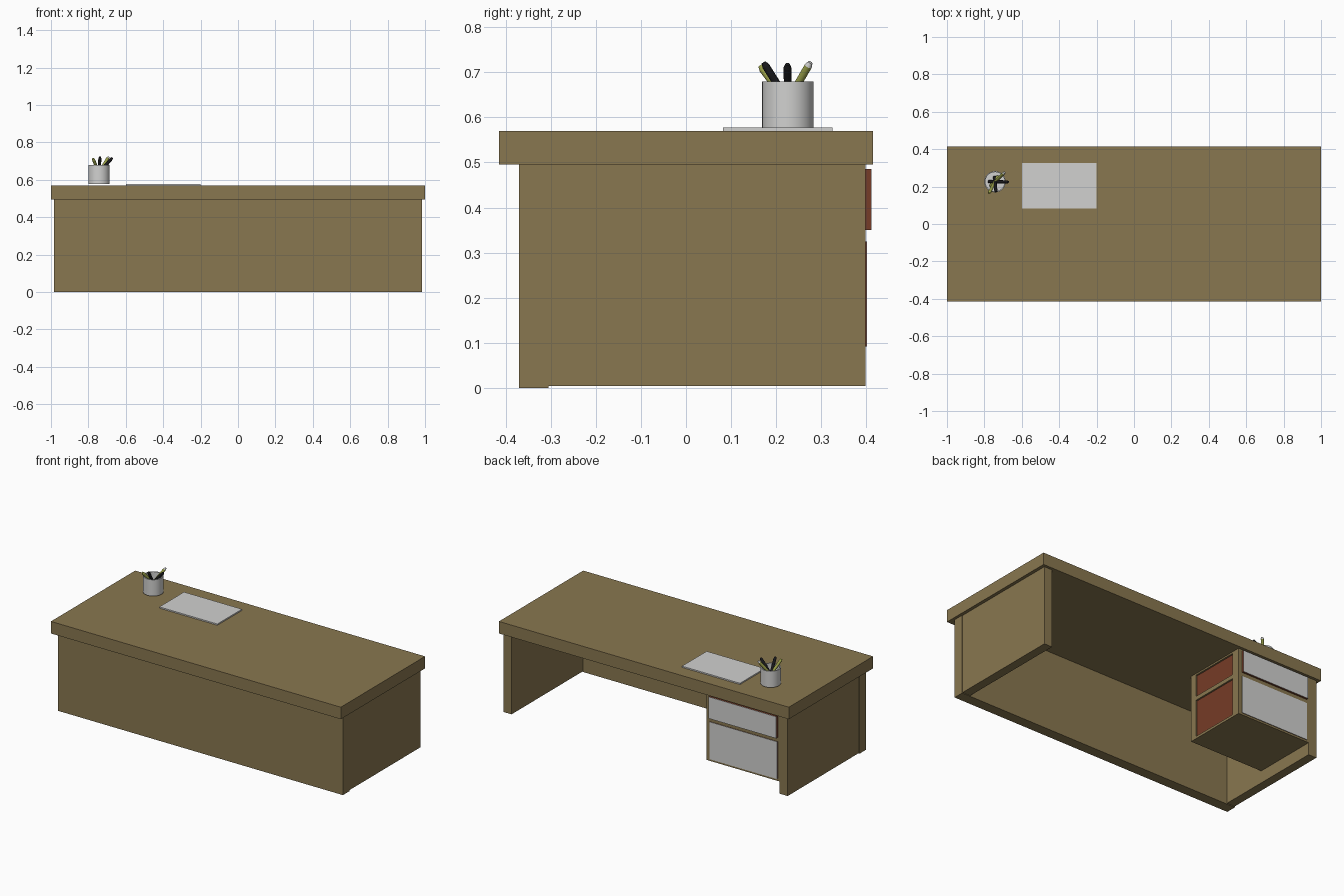
import bpy, bmesh, math
from mathutils import Vector

if "Cube" in bpy.data.objects:
    bpy.data.objects.remove(bpy.data.objects["Cube"])


def mat(name, rgb):
    m = bpy.data.materials.new(name)
    m.diffuse_color = (*rgb, 1)
    m.use_nodes = True
    m.node_tree.nodes["Principled BSDF"].inputs["Base Color"].default_value = m.diffuse_color
    return m


WOOD = mat("brown wood", (0.25, 0.185, 0.08))
RED = mat("red brown", (0.18, 0.045, 0.02))
WHITE = mat("light grey", (0.64, 0.64, 0.63))
GREEN = mat("olive green", (0.33, 0.36, 0.07))
BLACK = mat("black", (0.01, 0.01, 0.012))


def finish(name, bm, m):
    me = bpy.data.meshes.new(name)
    bmesh.ops.recalc_face_normals(bm, faces=bm.faces)
    bm.to_mesh(me)
    bm.free()
    me.materials.append(m)
    ob = bpy.data.objects.new(name, me)
    bpy.context.collection.objects.link(ob)
    return ob


def smooth(ob):
    bpy.ops.object.select_all(action='DESELECT')
    ob.select_set(True)
    bpy.context.view_layer.objects.active = ob
    bpy.ops.object.shade_smooth_by_angle(angle=math.radians(35))


def box(name, x, y, z, m, bevel_top=0):
    bm = bmesh.new()
    bmesh.ops.create_cube(bm, size=1)
    for v in bm.verts:
        v.co = [r[0] if c < 0 else r[1] for c, r in zip(v.co, (x, y, z))]
    if bevel_top:
        edges = [e for e in bm.edges if all(v.co.z == max(z) for v in e.verts)]
        bmesh.ops.bevel(bm, geom=edges, offset=bevel_top, segments=4,
                        profile=0.5, affect='EDGES')
    return finish(name, bm, m)


# Desk body
smooth(box("desktop", (-1, 1), (-0.415, 0.415), (0.495, 0.57), WOOD, 0.013))
box("front_panel", (-0.983, 0.983), (-0.37, -0.305), (0, 0.495), WOOD)
for side, s in (("left", -1), ("right", 1)):
    box(side + "_side_panel", sorted((s * 0.98, s * 0.925)), (-0.305, 0.398),
        (0.004, 0.495), WOOD)

# Drawer cabinet: shelves, inner wall and an open frame on the inner side
X0, X1, Y0, Y1 = -0.925, -0.42, -0.01, 0.398
for name, z in (("bottom", (0.08, 0.095)), ("divider", (0.325, 0.35)),
                ("top_rail", (0.485, 0.495))):
    box("cabinet_" + name, (X0, X1), (Y0, Y1), z, WOOD)
box("cabinet_inner_wall", (X0, X1), (Y0, 0.03), (0.08, 0.495), WOOD)
box("cabinet_rear_post", (X1 - 0.023, X1), (0.345, Y1), (0.08, 0.495), WOOD)
box("cabinet_outer_wall", (X0, -0.912), (Y0, Y1), (0.08, 0.495), WOOD)

# Drawers: red boxes with thin pale fronts
for name, z, y in (("lower", (0.092, 0.325), 0.4), ("upper", (0.35, 0.485), 0.41)):
    box(name + "_drawer", (-0.91, -0.444), (0.03, y), z, RED)
    box(name + "_drawer_front", (-0.91, -0.444), (y, y + 0.002), z, WHITE)
    box(name + "_drawer_side", (-0.444, -0.43), (0.03, 0.345), z, RED)

# Paper sheet stack
box("paper", (-0.6, -0.2), (0.082, 0.325), (0.57, 0.578), WHITE)

# Hollow pen cup, spun from its wall profile
CX, CY = -0.743, 0.226
bm = bmesh.new()
pts = [(0, 0.578), (0.057, 0.578), (0.057, 0.68), (0.051, 0.68), (0.051, 0.588), (0, 0.588)]
vs = [bm.verts.new((CX + r, CY, z)) for r, z in pts]
es = [bm.edges.new(p) for p in zip(vs, vs[1:])]
bmesh.ops.spin(bm, geom=vs + es, cent=(CX, CY, 0), axis=(0, 0, 1),
               angle=math.tau, steps=40, use_duplicate=False)
bmesh.ops.remove_doubles(bm, verts=bm.verts, dist=1e-5)
smooth(finish("pen_cup", bm, WHITE))


def rod(name, a, b, r1, r2, m):
    a, b = Vector(a), Vector(b)
    bm = bmesh.new()
    bmesh.ops.create_cone(bm, cap_ends=True, segments=16, radius1=r1, radius2=r2,
                          depth=(b - a).length)
    q = (b - a).to_track_quat('Z', 'Y')
    for v in bm.verts:
        v.co = q @ v.co + (a + b) / 2
    smooth(finish(name, bm, m))


# Pens leaning against the rim, each with a rounded end
pens = [((-0.672, 0.225, 0.718), BLACK, BLACK), ((-0.738, 0.172, 0.722), BLACK, BLACK),
        ((-0.775, 0.165, 0.714), GREEN, GREEN), ((-0.692, 0.276, 0.722), GREEN, WHITE)]
for i, (tip, m, end) in enumerate(pens, 1):
    tip = Vector(tip)
    foot = Vector((CX - (tip.x - CX) * 0.45, CY - (tip.y - CY) * 0.45, 0.597))
    d = (tip - foot).normalized()
    rod(f"pen_{i}_body", foot, tip - d * 0.01, 0.0085, 0.0085, m)
    rod(f"pen_{i}_end", tip - d * 0.01, tip, 0.0085, 0.005, end)
